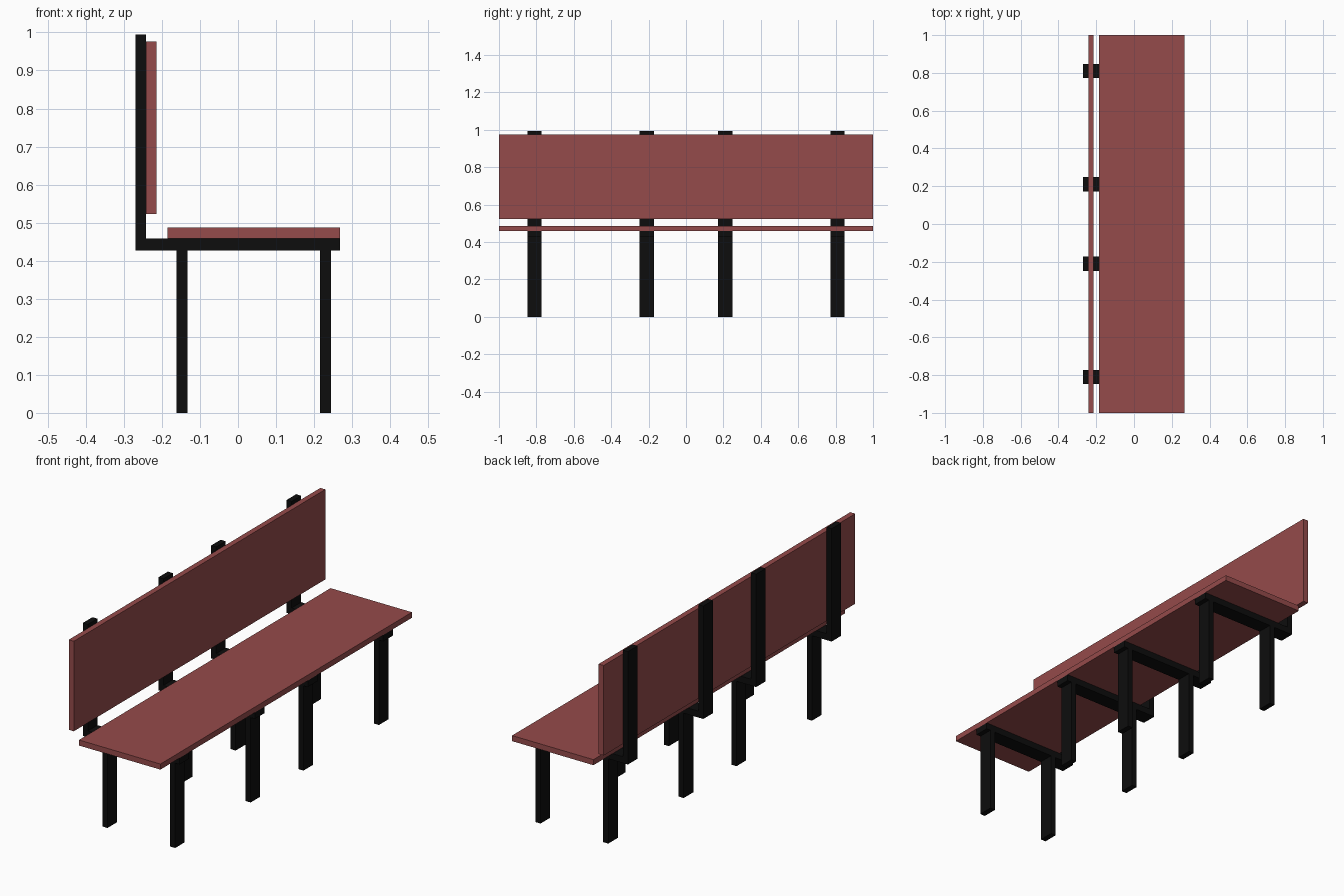
import bpy
import bmesh

if "Cube" in bpy.data.objects:
    bpy.data.objects.remove(bpy.data.objects["Cube"])


def material(name, color):
    m = bpy.data.materials.new(name)
    m.diffuse_color = (*color, 1)
    m.use_nodes = True
    m.node_tree.nodes["Principled BSDF"].inputs["Base Color"].default_value = m.diffuse_color
    return m


red = material("red_board", (0.3, 0.07, 0.07))
black = material("black_metal", (0.004, 0.004, 0.004))


def extrude_profile(name, points, y, width, mat):
    """Extrude an x-z outline along y, centred on the given y."""
    bm = bmesh.new()
    face = bm.faces.new([bm.verts.new((x, y - width / 2, z)) for x, z in points])
    geom = bmesh.ops.extrude_face_region(bm, geom=[face])["geom"]
    moved = [g for g in geom if isinstance(g, bmesh.types.BMVert)]
    bmesh.ops.translate(bm, verts=moved, vec=(0, width, 0))
    bmesh.ops.recalc_face_normals(bm, faces=bm.faces[:])
    mesh = bpy.data.meshes.new(name)
    bm.to_mesh(mesh)
    bm.free()
    mesh.materials.append(mat)
    obj = bpy.data.objects.new(name, mesh)
    bpy.context.collection.objects.link(obj)
    return obj


def box(name, x0, x1, z0, z1, y, width, mat):
    return extrude_profile(name, [(x0, z0), (x1, z0), (x1, z1), (x0, z1)], y, width, mat)


# Seat and backrest boards
box("seat", -0.185, 0.268, 0.459, 0.487, 0, 2, red)
box("backrest", -0.242, -0.214, 0.523, 0.976, 0, 2, red)

# Four L-shaped frames, each with a back leg and a front leg
frame = [(-0.27, 0.427), (0.268, 0.427), (0.268, 0.459),
         (-0.242, 0.459), (-0.242, 0.995), (-0.27, 0.995)]
for y in (-0.81, -0.21, 0.21, 0.81):
    extrude_profile("frame", frame, y, 0.076, black)
    box("back_leg", -0.161, -0.133, 0, 0.427, y, 0.076, black)
    box("front_leg", 0.216, 0.244, 0, 0.427, y, 0.076, black)
